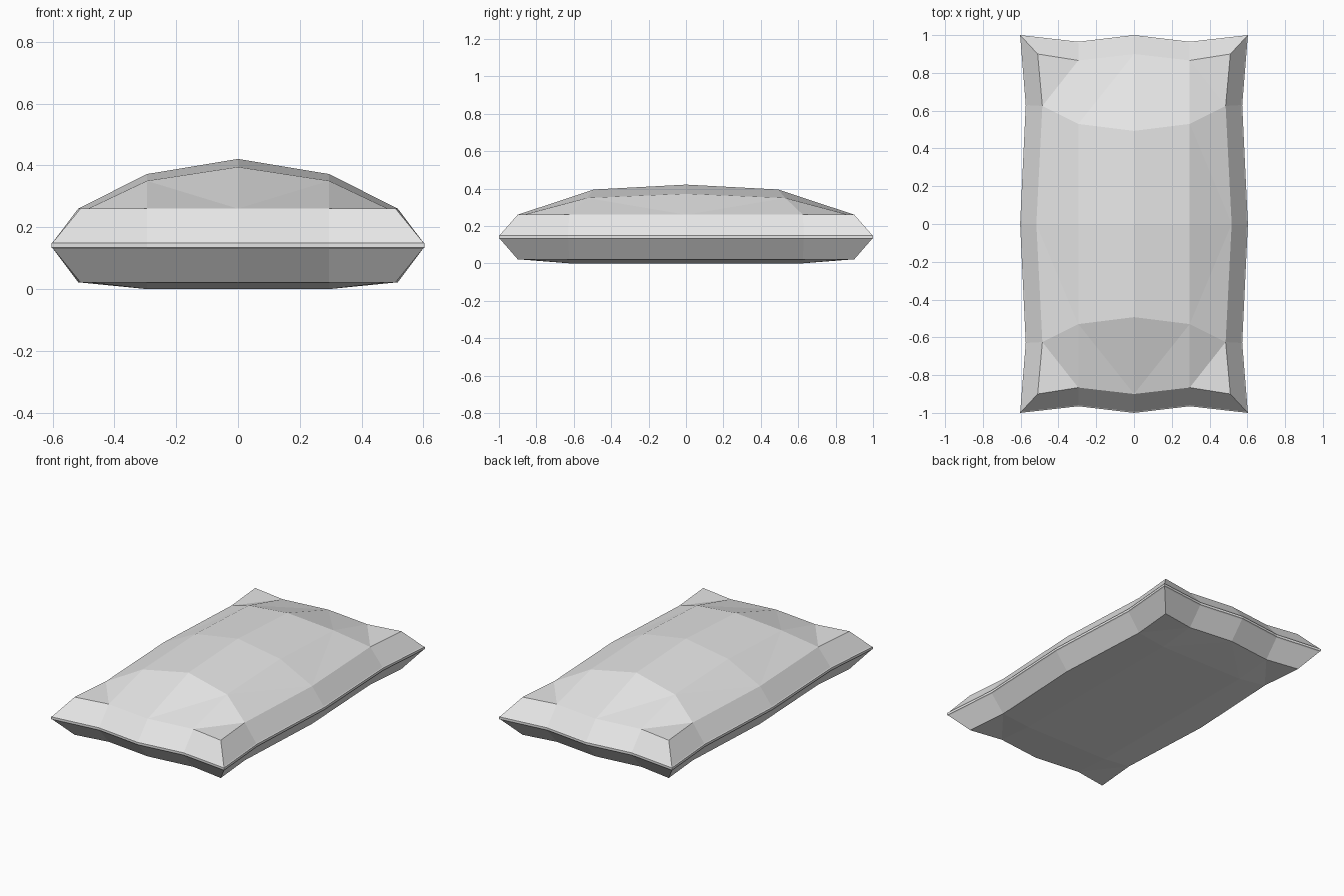
import bpy
import bmesh
from mathutils import Vector

old = bpy.data.objects.get("Cube")
if old:
    bpy.data.objects.remove(old, do_unlink=True)

# Single cloth colour
cloth = bpy.data.materials.new("light_grey_cloth")
cloth.use_nodes = True
cloth.diffuse_color = (0.8, 0.8, 0.8, 1)
cloth.node_tree.nodes["Principled BSDF"].inputs["Base Color"].default_value = (0.8, 0.8, 0.8, 1)

# Quarter outlines, from the middle of the back edge round to the middle of the left side
SEAM = [Vector(p) for p in ((0, 1), (0.295, 0.965), (0.603, 1), (0.573, 0.63), (0.603, 0))]
SHOULDER = [Vector(p) for p in ((0, 0.9), (0.295, 0.866), (0.51, 0.9), (0.485, 0.625), (0.517, 0))]

bm = bmesh.new()


def ring(inset, z):
    """Quarter ring between the seam (0) and the shoulder (1)."""
    return [bm.verts.new((*a.lerp(b, inset), z)) for a, b in zip(SEAM, SHOULDER)]


def cap(edge, points, flip):
    """Close a shoulder ring with a cushion quarter: back, inner corner, side, centre."""
    back, inner, side, centre = [bm.verts.new(p) for p in points]
    n, n1, corner, e1, e = edge
    for f in ((n, back, inner), (n, inner, n1), (n1, inner, e1), (n1, e1, corner),
              (e1, inner, e), (e, inner, side), (back, centre, side, inner)):
        bm.faces.new(f[::-1] if flip else f)


# Flanks and seam piping, from top to bottom
rings = [ring(1, 0.26), ring(0.06, 0.153), ring(0, 0.149),
         ring(0, 0.134), ring(0.06, 0.13), ring(1, 0.022)]
for up, low in zip(rings, rings[1:]):
    for i in range(len(up) - 1):
        bm.faces.new((up[i], up[i + 1], low[i + 1], low[i]))

# Domed top and nearly flat underside
cap(rings[0], ((0, 0.493, 0.395), (0.295, 0.53, 0.35), (0.295, 0, 0.372), (0, 0, 0.421)), False)
cap(rings[-1], ((0, 0.62, 0), (0.295, 0.62, 0), (0.295, 0, 0), (0, 0, 0)), True)

mesh = bpy.data.meshes.new("pillow")
bm.to_mesh(mesh)
bm.free()
mesh.materials.append(cloth)
pillow = bpy.data.objects.new("pillow", mesh)
bpy.context.collection.objects.link(pillow)

# Complete the pillow from its quarter
mirror = pillow.modifiers.new("mirror_quarters", "MIRROR")
mirror.use_axis = (True, True, False)
mirror.use_clip = True
mirror.merge_threshold = 0.001
